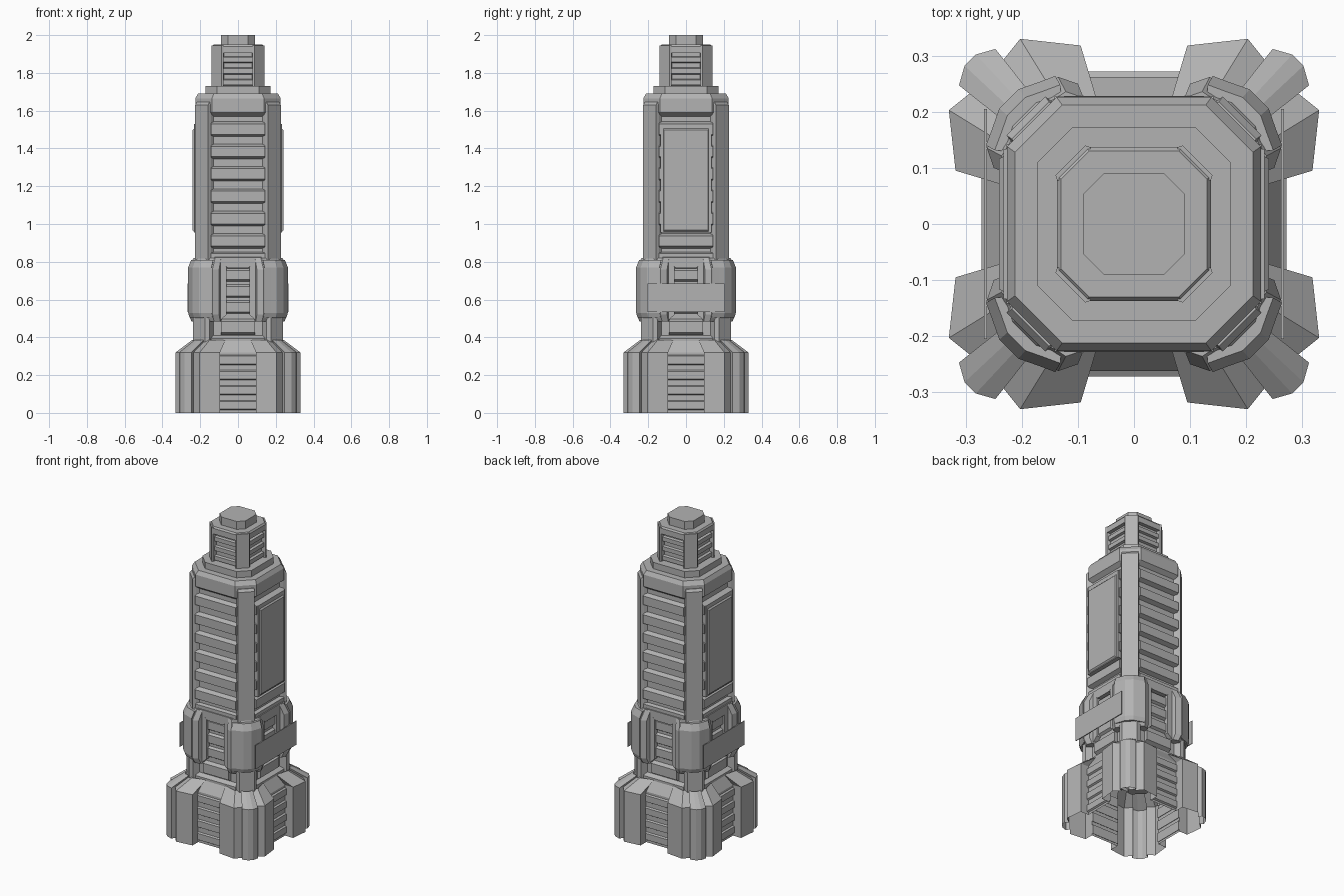
import bpy, bmesh, math
from mathutils import Matrix, Vector

if "Cube" in bpy.data.objects:
    bpy.data.objects.remove(bpy.data.objects["Cube"])

grey = bpy.data.materials.new("plain_grey")
grey.diffuse_color = (0.45, 0.45, 0.45, 1)
grey.use_nodes = True
grey.node_tree.nodes["Principled BSDF"].inputs["Base Color"].default_value = grey.diffuse_color


def finish(name, bm):
    me = bpy.data.meshes.new(name)
    bmesh.ops.recalc_face_normals(bm, faces=bm.faces)
    bm.to_mesh(me)
    bm.free()
    me.materials.append(grey)
    ob = bpy.data.objects.new(name, me)
    bpy.context.collection.objects.link(ob)
    return ob


def loft(bm, rings, bottom=True, top=True):
    """Skin a stack of rings; each ring is (xy points, z)."""
    vs = [[bm.verts.new((x, y, z)) for x, y in pts] for pts, z in rings]
    n = len(vs[0])
    for a, b in zip(vs, vs[1:]):
        for i in range(n):
            j = (i + 1) % n
            bm.faces.new((a[i], a[j], b[j], b[i]))
    if bottom:
        bm.faces.new(vs[0][::-1])
    if top:
        bm.faces.new(vs[-1])
    return vs


def octagon(h, f):
    return [(h, -f), (h, f), (f, h), (-f, h), (-h, f), (-h, -f), (-f, -h), (f, -h)]


def scaled(pts, s):
    return [(x * s, y * s) for x, y in pts]


def mirrored(half):
    """Complete a corner outline across the x = y diagonal."""
    return half + [(y, x) for x, y in reversed(half)]


def around(bm, angles=(0, 90, 180, 270)):
    """Repeat the geometry about the z axis."""
    base = list(bm.verts) + list(bm.edges) + list(bm.faces)
    for a in angles[1:]:
        geo = bmesh.ops.duplicate(bm, geom=base)["geom"]
        bmesh.ops.rotate(bm, verts=[g for g in geo if isinstance(g, bmesh.types.BMVert)],
                         cent=(0, 0, 0), matrix=Matrix.Rotation(math.radians(a), 3, 'Z'))


def slat(bm, w, back, out, z, h):
    """Louvre on the front face with bevelled top and bottom edges."""
    prof = [(back, z - h * 0.75), (out, z - h * 0.5), (out, z + h * 0.5), (back, z + h * 0.75)]
    ends = [[bm.verts.new((sx * w, -y, zz)) for y, zz in prof] for sx in (-1, 1)]
    a, b = ends
    for i in range(4):
        j = (i + 1) % 4
        bm.faces.new((a[i], a[j], b[j], b[i]))
    bm.faces.new(a)
    bm.faces.new(b[::-1])


def plate(bm, outline, y0, y1, inset=1.0):
    """Front plate from an x-z outline, its outer side optionally shrunk."""
    c = sum((Vector(p) for p in outline), Vector((0, 0))) / len(outline)
    a = [bm.verts.new((x, -y0, z)) for x, z in outline]
    b = [bm.verts.new((c.x + (x - c.x) * inset, -y1, c.y + (z - c.y) * inset)) for x, z in outline]
    n = len(a)
    for i in range(n):
        j = (i + 1) % n
        bm.faces.new((a[i], a[j], b[j], b[i]))
    bm.faces.new(a[::-1])
    bm.faces.new(b)


def rect(x0, x1, z0, z1):
    return [(x0, z0), (x1, z0), (x1, z1), (x0, z1)]


# base shell with four lobed feet, open underneath
quarter = [(0.318, 0.095), (0.33, 0.203), (0.29, 0.235), (0.312, 0.247), (0.302, 0.282)]
quarter = [(0.262, 0.095)] + quarter
quarter = quarter + [(y, x) for x, y in reversed(quarter)]
outline = []
for k in range(4):
    for x, y in quarter:
        for _ in range(k):
            x, y = -y, x
        outline.append((x, y))
top_ring = []
for x, y in outline:
    m = max(abs(x), abs(y))
    s = 0.222 / m if min(abs(x), abs(y)) < 0.1 else 0.74
    top_ring.append((x * s, y * s))
bm = bmesh.new()
loft(bm, [(outline, 0), (outline, 0.32), (top_ring, 0.385)], bottom=False, top=False)
finish("base_feet", bm)

# ribs between the feet
bm = bmesh.new()
for z in (0.04, 0.12, 0.2, 0.28):
    slat(bm, 0.094, 0.255, 0.272, z, 0.04)
around(bm)
finish("base_ribs", bm)

# main core shell and its bevelled head
bm = bmesh.new()
loft(bm, [(octagon(0.2, 0.135), 0.36), (octagon(0.2, 0.135), 1.58)], bottom=False, top=False)
loft(bm, [(octagon(0.2, 0.135), 1.57), (octagon(0.226, 0.138), 1.59), (octagon(0.226, 0.138), 1.665),
          (octagon(0.212, 0.128), 1.69)], bottom=False)
finish("tower_core", bm)

# waist ring just above the feet
bm = bmesh.new()
loft(bm, [(octagon(0.225, 0.14), 0.36), (octagon(0.225, 0.14), 0.395), (octagon(0.2, 0.135), 0.41)],
     bottom=False, top=False)
finish("waist_ring", bm)

# corner frames and the raised columns on them
bm = bmesh.new()
frame = mirrored([(0.19, 0.13), (0.208, 0.14), (0.218, 0.147)])
loft(bm, [(frame, 0.37), (frame, 1.6)], bottom=False, top=False)
col = mirrored([(0.19, 0.12), (0.215, 0.142), (0.227, 0.158)])
loft(bm, [(col, 0.78), (col, 1.63), (scaled(col, 0.96), 1.645)])
low = mirrored([(0.2, 0.13), (0.235, 0.15), (0.237, 0.175)])
loft(bm, [(low, 0.36), (low, 0.52)])
around(bm)
finish("corner_columns", bm)

# louvres on all four sides
bm = bmesh.new()
for i in range(6):
    slat(bm, 0.142, 0.195, 0.227, 0.91 + i * 0.1185, 0.055)
slat(bm, 0.142, 0.195, 0.222, 0.83, 0.03)
slat(bm, 0.09, 0.195, 0.222, 0.455, 0.06)
for z in (0.56, 0.645, 0.73):
    slat(bm, 0.06, 0.195, 0.215, z, 0.05)
around(bm)
finish("louvres", bm)

# smooth access panels on the two sides
bm = bmesh.new()
plate(bm, rect(-0.134, 0.134, 0.955, 1.53), 0.2, 0.233)
plate(bm, rect(-0.12, 0.12, 0.96, 1.505), 0.233, 0.241, 0.97)
around(bm, (0, 180))
bmesh.ops.rotate(bm, verts=bm.verts, cent=(0, 0, 0), matrix=Matrix.Rotation(math.pi / 2, 3, 'Z'))
finish("side_panels", bm)

# armoured collar on each corner
bm = bmesh.new()
wing = mirrored([(0.2, 0.085), (0.25, 0.1), (0.262, 0.135), (0.246, 0.16), (0.236, 0.19)])
loft(bm, [(scaled(wing, 0.94), 0.485), (wing, 0.52), (wing, 0.76), (scaled(wing, 0.9), 0.82)])
guard = mirrored([(0.215, 0.135), (0.264, 0.14), (0.252, 0.172), (0.24, 0.206)])
loft(bm, [(scaled(guard, 0.97), 0.505), (guard, 0.53), (guard, 0.77), (scaled(guard, 0.94), 0.81)])
around(bm)
finish("corner_collars", bm)

# frame between the collars
bm = bmesh.new()
plate(bm, [(-0.055, 0.765), (0.055, 0.765), (0.13, 0.825), (-0.13, 0.825)], 0.19, 0.228, 0.96)
for s in (-1, 1):
    plate(bm, [(s * 0.06, 0.52), (s * 0.1, 0.485), (s * 0.1, 0.81), (s * 0.06, 0.77)], 0.19, 0.228)
around(bm)
finish("collar_frame", bm)

# flat straps across the two sides
bm = bmesh.new()
plate(bm, rect(-0.205, 0.205, 0.535, 0.685), 0.262, 0.267)
around(bm, (0, 180))
bmesh.ops.rotate(bm, verts=bm.verts, cent=(0, 0, 0), matrix=Matrix.Rotation(math.pi / 2, 3, 'Z'))
finish("side_straps", bm)

# turret: step, core and top cap
bm = bmesh.new()
loft(bm, [(octagon(0.172, 0.11), 1.68), (octagon(0.172, 0.11), 1.73)])
loft(bm, [(octagon(0.113, 0.08), 1.72), (octagon(0.113, 0.08), 1.94)])
loft(bm, [(octagon(0.137, 0.085), 1.905), (octagon(0.137, 0.085), 1.94), (octagon(0.13, 0.08), 1.95)])
loft(bm, [(octagon(0.09, 0.054), 1.94), (octagon(0.09, 0.054), 2.0)])
finish("turret", bm)

# turret corner posts
bm = bmesh.new()
post = mirrored([(0.1, 0.07), (0.137, 0.078), (0.14, 0.087)])
loft(bm, [(post, 1.72), (post, 1.945)])
around(bm)
finish("turret_posts", bm)

# turret louvres
bm = bmesh.new()
for z in (1.75, 1.81, 1.87):
    slat(bm, 0.078, 0.105, 0.128, z, 0.026)
around(bm)
finish("turret_louvres", bm)
